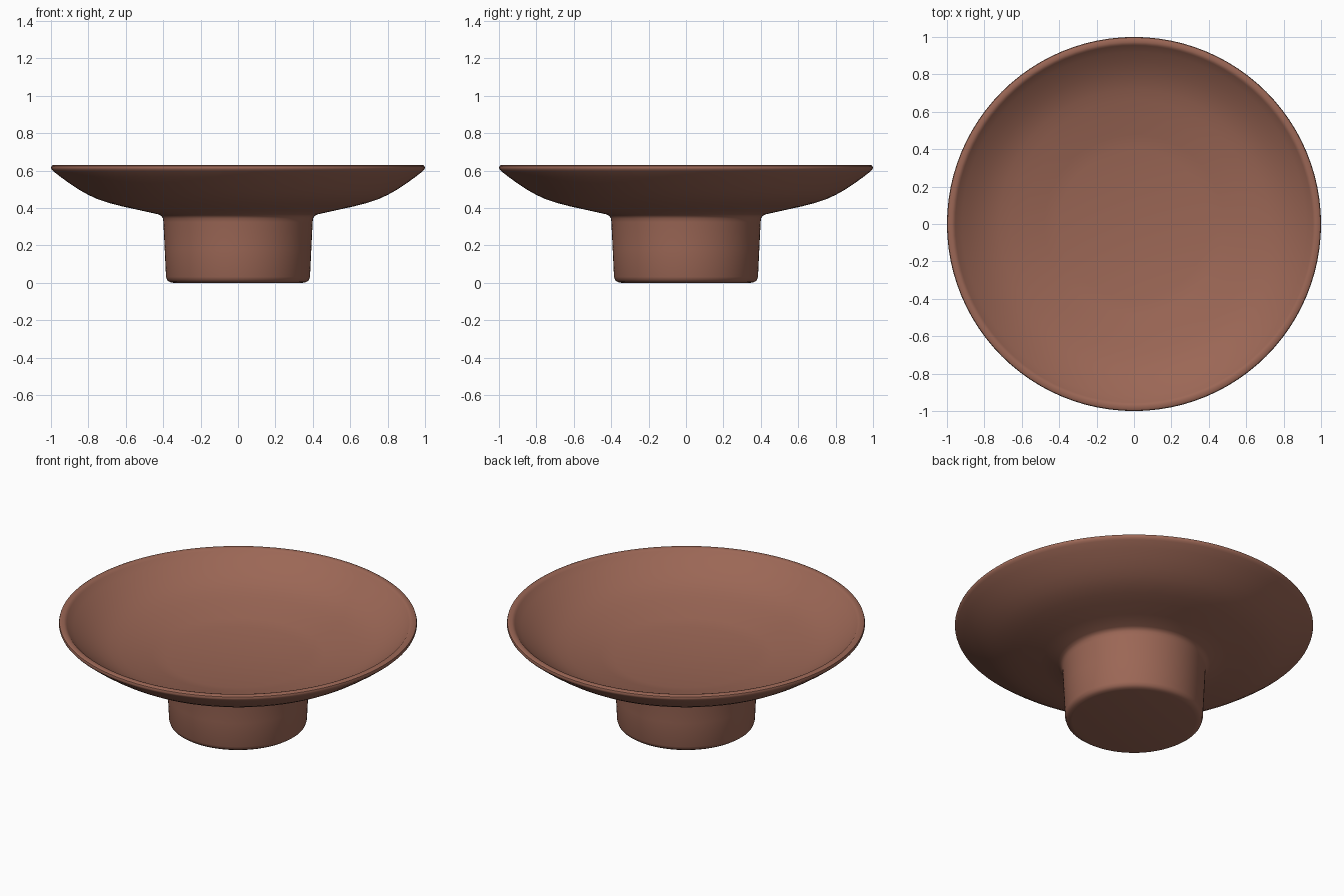
import bpy, bmesh, math

if "Cube" in bpy.data.objects:
    bpy.data.objects.remove(bpy.data.objects["Cube"])

SEGMENTS = 96

clay = bpy.data.materials.new("terracotta_brown")
clay.diffuse_color = (0.33, 0.135, 0.092, 1)
clay.use_nodes = True
clay.node_tree.nodes["Principled BSDF"].inputs["Base Color"].default_value = clay.diffuse_color


def lathe(name, profile, material):
    """Revolve an (r, z) profile that starts and ends on the axis."""
    bm = bmesh.new()
    rings = []
    for r, z in profile:
        if r == 0:
            rings.append([bm.verts.new((0, 0, z))] * SEGMENTS)
        else:
            angles = (2 * math.pi * i / SEGMENTS for i in range(SEGMENTS))
            rings.append([bm.verts.new((r * math.cos(a), r * math.sin(a), z)) for a in angles])
    for low, high in zip(rings, rings[1:]):
        for i in range(SEGMENTS):
            j = (i + 1) % SEGMENTS
            corners = dict.fromkeys((low[i], low[j], high[j], high[i]))
            bm.faces.new(list(corners))
    bmesh.ops.recalc_face_normals(bm, faces=bm.faces)
    mesh = bpy.data.meshes.new(name)
    bm.to_mesh(mesh)
    bm.free()
    mesh.materials.append(material)
    obj = bpy.data.objects.new(name, mesh)
    bpy.context.collection.objects.link(obj)
    bpy.context.view_layer.objects.active = obj
    obj.select_set(True)
    bpy.ops.object.shade_smooth_by_angle(angle=math.radians(40))
    obj.select_set(False)
    return obj


# Foot: tapered drum with a rounded bottom edge and a fillet into the bowl
foot = [(0, 0), (0.345, 0), (0.365, 0.004), (0.379, 0.014), (0.385, 0.032),
        (0.392, 0.18), (0.399, 0.325), (0.402, 0.345), (0.410, 0.358), (0.425, 0.366)]
# Underside of the bowl, flaring outwards
underside = [(0.52, 0.387), (0.62, 0.409), (0.69, 0.427), (0.75, 0.447), (0.80, 0.470),
             (0.85, 0.498), (0.90, 0.531), (0.95, 0.567), (0.988, 0.597)]
# Rounded lip
lip = [(0.997, 0.606), (1.0, 0.615), (0.997, 0.625), (0.988, 0.630),
       (0.972, 0.630), (0.962, 0.627), (0.955, 0.619)]
# Inner surface with a flat floor
inside = [(0.92, 0.590), (0.87, 0.554), (0.82, 0.523), (0.77, 0.498), (0.72, 0.479),
          (0.66, 0.462), (0.58, 0.443), (0.48, 0.421), (0.40, 0.405), (0, 0.400)]

lathe("footed_bowl", foot + underside + lip + inside, clay)
